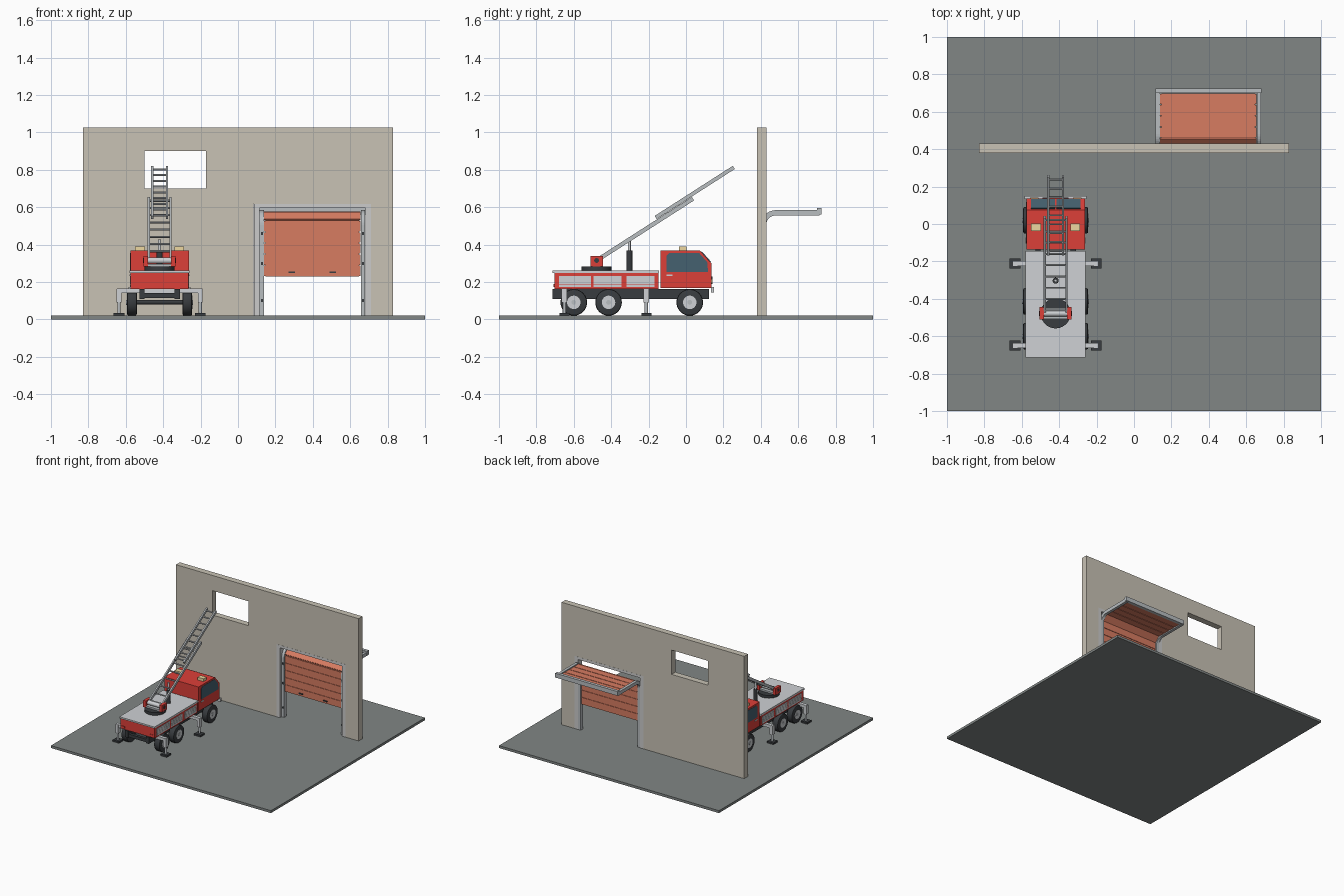
import bpy, bmesh
from math import sin, cos, pi, atan2
from mathutils import Matrix, Vector

if "Cube" in bpy.data.objects:
    bpy.data.objects.remove(bpy.data.objects["Cube"])

COL = dict(red=(.72, .05, .04), dark=(.04, .045, .05), steel=(.48, .51, .53), light=(.62, .64, .66),
           wall=(.58, .54, .46), ground=(.22, .24, .235), door=(.68, .2, .12), glass=(.06, .12, .16),
           amber=(.85, .68, .35), frame=(.58, .59, .57))
MATS = {}
for k, c in COL.items():
    MATS[k] = bpy.data.materials.new(k)
    MATS[k].diffuse_color = (*c, 1)


def finish(name, bm, col):
    bmesh.ops.recalc_face_normals(bm, faces=bm.faces)
    me = bpy.data.meshes.new(name)
    bm.to_mesh(me)
    bm.free()
    ob = bpy.data.objects.new(name, me)
    bpy.context.collection.objects.link(ob)
    if col:
        me.materials.append(MATS[col])
    return ob


def box(name, c, size, col, rx=0):
    bm = bmesh.new()
    m = Matrix.Translation(c) @ Matrix.Rotation(rx, 4, 'X') @ Matrix.Diagonal((*size, 1))
    bmesh.ops.create_cube(bm, size=1, matrix=m)
    return finish(name, bm, col)


def span(name, x, y, z, col):
    return box(name, [(a + b) / 2 for a, b in (x, y, z)], [b - a for a, b in (x, y, z)], col)


def rod(name, p, q, r, col, seg=32, bevel=0):
    p, q = Vector(p), Vector(q)
    bm = bmesh.new()
    m = Matrix.Translation((p + q) / 2) @ (q - p).to_track_quat('Z', 'Y').to_matrix().to_4x4()
    bmesh.ops.create_cone(bm, cap_ends=True, segments=seg, radius1=r, radius2=r, depth=(q - p).length, matrix=m)
    if bevel:
        rims = [e for e in bm.edges if any(len(f.verts) > 4 for f in e.link_faces)]
        bmesh.ops.bevel(bm, geom=rims, offset=bevel, segments=2, affect='EDGES', profile=.5)
    ob = finish(name, bm, col)
    bpy.context.view_layer.objects.active = ob
    bpy.ops.object.select_all(action='DESELECT')
    ob.select_set(True)
    bpy.ops.object.shade_smooth_by_angle(angle=.6)
    return ob


def prism(name, yz, x0, x1, col):
    bm = bmesh.new()
    f = bm.faces.new([bm.verts.new((x0, y, z)) for y, z in yz])
    g = bmesh.ops.extrude_face_region(bm, geom=[f])['geom']
    bmesh.ops.translate(bm, vec=(x1 - x0, 0, 0), verts=[v for v in g if isinstance(v, bmesh.types.BMVert)])
    return finish(name, bm, col)


# Ground and wall with window and doorway
span('ground', (-1, 1), (-1, 1), (0, .02), 'ground')
wall = span('wall', (-.83, .83), (.38, .43), (.02, 1.025), 'wall')
for x, z in (((-.5, -.17), (.70, .90)), ((.084, .71), (-.1, .617))):
    cut = span('cutter', x, (.3, .5), z, None)
    cut.hide_render = True
    mod = wall.modifiers.new('hole', 'BOOLEAN')
    mod.object, mod.solver = cut, 'EXACT'
    bpy.context.view_layer.objects.active = wall
    bpy.ops.object.modifier_apply(modifier=mod.name)
    bpy.data.objects.remove(cut)

# Door frame lining
DX = .3975
for s in (-1, 1):
    x = sorted((DX + s * .313, DX + s * .283))
    span('door_frame_side', x, (.379, .431), (.02, .617), 'frame')
span('door_frame_top', (DX - .283, DX + .283), (.379, .431), (.595, .617), 'frame')

# Sectional door running up and back along its track
R, YV, ZA = .065, .415, .505


def track(s):
    """Point and tangent angle, s measured upward from z = .02."""
    a, arc = ZA - .02, R * pi / 2
    if s < a:
        return YV, .02 + s, pi / 2
    if s < a + arc:
        t = (s - a) / R
        return YV + R - R * cos(t), ZA + R * sin(t), pi / 2 - t
    return YV + R + s - a - arc, ZA + R, 0


LEN = ZA - .02 + R * pi / 2 + .235
stops = [0] + [ZA - .02 + R * pi / 2 * i / 10 for i in range(11)] + [LEN]
pts = [track(s) for s in stops]
side = [[(y - k * sin(t), z + k * cos(t)) for y, z, t in pts] for k in (.014, -.014)]
for s in (-1, 1):
    prism('door_track', side[0] + side[1][::-1], DX + s * .282, DX + s * .259, 'steel')
    for z in (.1, .3, .46):
        box('track_bolt', (DX + s * .27, .399, z), (.01, .006, .016), 'dark')
span('track_end_bar', (.115, .682), (.70, .725), (.56, .595), 'steel')
for i in range(10):
    y, z, t = track(.21 + .0595 * (i + .5))
    box('door_panel', (DX, y, z), (.516, .055, .012), 'door', t)
    box('door_hinge_strip', (DX, y, z), (.50, .0605, .004), 'door', t)
for x in (.288, .507):
    span('door_handle', (x - .018, x + .018), (.402, .41), (.247, .256), 'dark')

# Truck chassis
CX = -.419
for s in (-1, 1):
    x = CX + s * .094
    span('chassis_rail', (x - .014, x + .014), (-.713, .122), (.108, .163), 'dark')
for y in (-.70, -.3, .1):
    span('chassis_crossmember', (CX - .094, CX + .094), (y - .012, y + .012), (.115, .14), 'dark')

# Wheels and axles
for y in (-.60, -.414, .02):
    rod('axle', (CX - .15, y, .092), (CX + .15, y, .092), .012, 'dark', 16)
    for s in (-1, 1):
        rod('tyre', (CX + s * .122, y, .091), (CX + s * .174, y, .091), .071, 'dark', 36, .009)
        rod('wheel_hub', (CX + s * .15, y, .091), (CX + s * .1755, y, .091), .036, 'light', 28)
        rod('hub_cap', (CX + s * .17, y, .091), (CX + s * .179, y, .091), .013, 'steel', 16)

# Rear body with roller shutters
span('rear_body', (CX - .155, CX + .155), (-.704, -.148), (.163, .248), 'red')
span('body_deck', (CX - .16, CX + .16), (-.714, -.145), (.248, .261), 'light')
for s in (-1, 1):
    for y0, y1 in ((-.678, -.508), (-.495, -.345), (-.318, -.168)):
        for k in range(4):
            z = .181 + k * .0148
            box('shutter_slat', (CX + s * .155, (y0 + y1) / 2, z), (.006, y1 - y0, .0135), 'light')
    box('tail_light', (CX + s * .13, -.705, .18), (.03, .006, .016), 'red')

# Outriggers
for y in (-.65, -.212):
    span('outrigger_beam', (CX - .228, CX + .228), (y - .013, y + .013), (.14, .164), 'light')
    for s in (-1, 1):
        x = CX + s * .217
        span('outrigger_sleeve', (x - .013, x + .013), (y - .015, y + .015), (.09, .162), 'light')
        rod('outrigger_leg', (x, y, .03), (x, y, .1), .009, 'steel', 16)
        span('outrigger_foot', (x - .029, x + .029), (y - .027, y + .027), (.02, .034), 'dark')

# Cab
cab = [(-.136, .168), (-.136, .368), (.075, .368), (.137, .298), (.137, .168)]
prism('cab', cab, CX - .156, CX + .156, 'red')
glass = [(-.104, .254), (-.104, .34), (-.09, .355), (.07, .355), (.114, .305), (.118, .254)]
tilt = atan2(-.07, .062)
for s in (-1, 1):
    prism('side_window', glass, CX + s * .15, CX + s * .158, 'glass')
    box('door_grip', (CX + s * .157, -.088, .235), (.006, .034, .008), 'light')
    box('windscreen', (CX + s * .068, .107, .334), (.128, .074, .006), 'glass', tilt)
    box('headlight', (CX + s * .115, .138, .205), (.045, .008, .022), 'amber')
    box('beacon', (CX + s * .105, -.018, .379), (.053, .04, .024), 'amber')
box('grille', (CX, .138, .21), (.14, .006, .04), 'dark')
span('bumper', (CX - .166, CX + .166), (.134, .15), (.145, .174), 'light')

# Turntable and ladder mount
TY = -.478
rod('turntable', (CX, TY, .261), (CX, TY, .284), .08, 'dark', 40)
span('mount_base', (CX - .062, CX + .062), (TY - .03, TY + .03), (.284, .297), 'steel')
for s in (-1, 1):
    x = CX + s * .073
    span('mount_bracket', (x - .012, x + .012), (TY - .033, TY + .033), (.284, .338), 'red')
    rod('pivot_cap', (x, TY, .315), (x + s * .015, TY, .315), .013, 'dark', 20)
rod('pivot_shaft', (CX - .07, TY, .315), (CX + .07, TY, .315), .017, 'light', 24)

# Lift ram
rod('lift_cylinder', (CX, -.303, .261), (CX, -.303, .368), .016, 'dark', 24)
rod('lift_rod', (CX, -.303, .36), (CX, -.303, .428), .008, 'light', 16)

# Two-section ladder
A = atan2(.332, .518)
D, N = Vector((0, cos(A), sin(A))), Vector((0, -sin(A), cos(A)))


def ladder(name, start, length, half, depth, pitch):
    for s in (-1, 1):
        c = start + D * length / 2 + Vector((s * (half - .006), 0, 0))
        box(name + '_rail', c, (.012, length, depth), 'steel', A)
    n = int((length - .03) / pitch)
    for i in range(n + 1):
        p = start + D * (.02 + i * (length - .04) / n)
        rod(name + '_rung', p - Vector((half - .008, 0, 0)), p + Vector((half - .008, 0, 0)), .0055, 'steel', 10)


base = Vector((CX, TY, .315))
ladder('lower_ladder', base, .612, .064, .022, .065)
ladder('upper_ladder', base + D * .39 + N * .023, .496, .046, .02, .055)

for m in bpy.data.materials:
    if m.users and not m.is_grease_pencil:
        m.use_nodes = True
        m.node_tree.nodes["Principled BSDF"].inputs["Base Color"].default_value = m.diffuse_color
